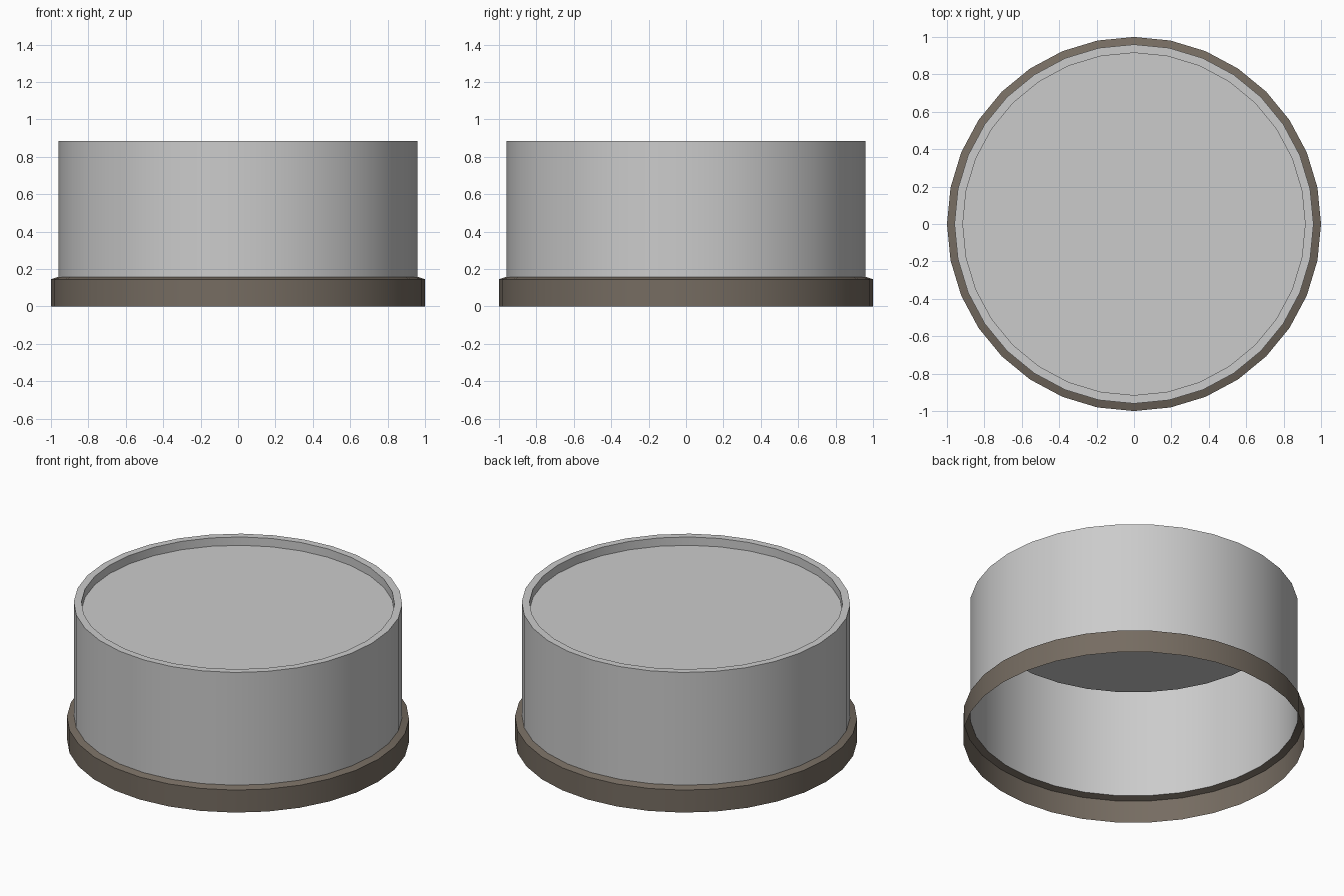
import bpy, bmesh
from math import sin, cos, pi

if "Cube" in bpy.data.objects:
    bpy.data.objects.remove(bpy.data.objects["Cube"])

SIDES = 32


def lathe(name, profile, cap_end=False, color=None):
    """Revolve an (r, z) profile into an open shell, optionally capping its last ring."""
    bm = bmesh.new()
    rings = [[bm.verts.new((r * cos(2 * pi * i / SIDES), r * sin(2 * pi * i / SIDES), z))
              for i in range(SIDES)] for r, z in profile]
    for a, b in zip(rings, rings[1:]):
        for i in range(SIDES):
            j = (i + 1) % SIDES
            bm.faces.new((a[i], a[j], b[j], b[i]))
    if cap_end:
        bm.faces.new(rings[-1])
    mesh = bpy.data.meshes.new(name)
    bm.to_mesh(mesh)
    bm.free()
    obj = bpy.data.objects.new(name, mesh)
    bpy.context.collection.objects.link(obj)
    if color:
        mat = bpy.data.materials.new(name + "_paint")
        mat.diffuse_color = (*color, 1)
        mat.use_nodes = True
        mat.node_tree.nodes["Principled BSDF"].inputs["Base Color"].default_value = mat.diffuse_color
        mesh.materials.append(mat)
    bpy.ops.object.select_all(action='DESELECT')
    obj.select_set(True)
    bpy.context.view_layer.objects.active = obj
    bpy.ops.object.shade_smooth_by_angle(angle=pi / 6)
    return obj


# Brown skirt at the foot, with a sloped upper lip
lathe("base_band", [(1.0, 0), (1.0, 0.145), (0.96, 0.158)], color=(0.18, 0.15, 0.12))

# Grey drum wall, flat rim and recessed top; open underneath
lathe("drum", [(0.96, 0.158), (0.96, 0.885), (0.915, 0.885), (0.915, 0.831)], cap_end=True)
